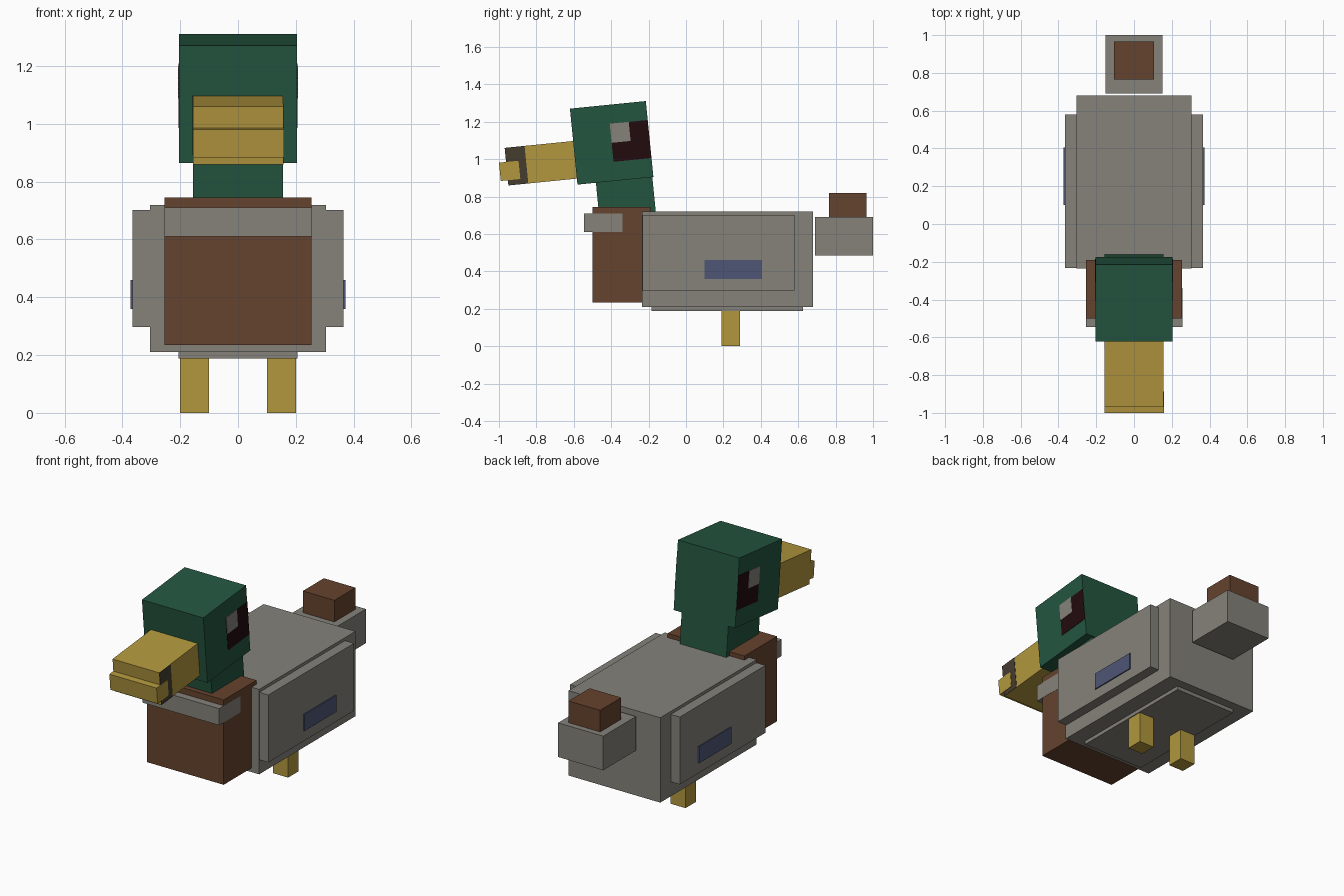
import bpy
import bmesh
import math
from mathutils import Matrix

default = bpy.data.objects.get("Cube")
if default:
    bpy.data.objects.remove(default, do_unlink=True)


def material(name, rgb):
    """Flat material from sRGB bytes, stored as linear values."""
    linear = [((c / 255 + 0.055) / 1.055) ** 2.4 for c in rgb]
    mat = bpy.data.materials.new(name)
    mat.use_nodes = True
    mat.diffuse_color = (*linear, 1)
    mat.node_tree.nodes["Principled BSDF"].inputs["Base Color"].default_value = (*linear, 1)
    return mat


GREEN = material("dark green", (36, 85, 63))
GOLD = material("gold", (178, 151, 62))
BROWN = material("brown", (102, 67, 46))
GREY = material("warm grey", (133, 130, 122))
BLUE = material("slate blue", (78, 86, 118))
EYE = material("eye black", (34, 11, 13))
BEAK_DARK = material("beak brown", (69, 60, 47))

# Shared tilt of neck, head, eyes and beak
TILT = Matrix.Translation((0, -0.3975, 1.0875)) @ Matrix.Rotation(math.radians(5.7), 4, "X")


def box(name, mat, x, y, z, frame=None):
    """Box spanning the given ranges, optionally placed in a tilted frame."""
    spans = (x, y, z)
    centre = [(a + b) / 2 for a, b in spans]
    size = [b - a for a, b in spans]
    bm = bmesh.new()
    bmesh.ops.create_cube(bm, size=1, matrix=Matrix.Translation(centre) @ Matrix.Diagonal((*size, 1)))
    mesh = bpy.data.meshes.new(name)
    bm.to_mesh(mesh)
    bm.free()
    mesh.materials.append(mat)
    obj = bpy.data.objects.new(name, mesh)
    bpy.context.collection.objects.link(obj)
    if frame:
        obj.matrix_world = frame
    return obj


def pair(name, mat, x, y, z, frame=None):
    """Left and right mirrored boxes."""
    box("left_" + name, mat, x, y, z, frame)
    box("right_" + name, mat, (-x[1], -x[0]), y, z, frame)


# Body
box("body", GREY, (-0.305, 0.305), (-0.235, 0.68), (0.21, 0.72))
box("belly", GREY, (-0.205, 0.205), (-0.185, 0.625), (0.188, 0.215))
box("breast", BROWN, (-0.255, 0.255), (-0.50, -0.19), (0.235, 0.745))
box("collar", GREY, (-0.2545, 0.256), (-0.545, -0.34), (0.61, 0.71))

# Wings with blue patches, and legs
pair("wing", GREY, (0.30, 0.365), (-0.233, 0.58), (0.297, 0.702))
pair("wing_patch", BLUE, (0.364, 0.372), (0.10, 0.405), (0.36, 0.46))
pair("leg", GOLD, (0.10, 0.20), (0.19, 0.29), (0, 0.195))

# Tail
box("tail", GREY, (-0.15, 0.15), (0.69, 1.0), (0.485, 0.69))
box("tail_curl", BROWN, (-0.105, 0.105), (0.765, 0.965), (0.688, 0.82))

# Neck and head
box("neck", GREEN, (-0.155, 0.155), (-0.105, 0.198), (-0.42, -0.19), TILT)
box("head", GREEN, (-0.204, 0.204), (-0.204, 0.204), (-0.204, 0.204), TILT)
pair("eye", EYE, (0.202, 0.206), (0, 0.203), (-0.102, 0.102), TILT)
pair("eye_glint", GREY, (0.203, 0.2075), (0, 0.102), (0, 0.103), TILT)

# Beak with its dark side bands and protruding tip
box("beak", GOLD, (-0.155, 0.155), (-0.572, -0.16), (-0.172, 0.03), TILT)
box("right_beak_band", BEAK_DARK, (-0.157, -0.154), (-0.262, -0.16), (-0.172, 0.03), TILT)
box("left_beak_band", BEAK_DARK, (0.154, 0.157), (-0.572, -0.465), (-0.172, 0.03), TILT)
box("beak_tip", GOLD, (-0.155, 0.159), (-0.61, -0.505), (-0.144, -0.046), TILT)
